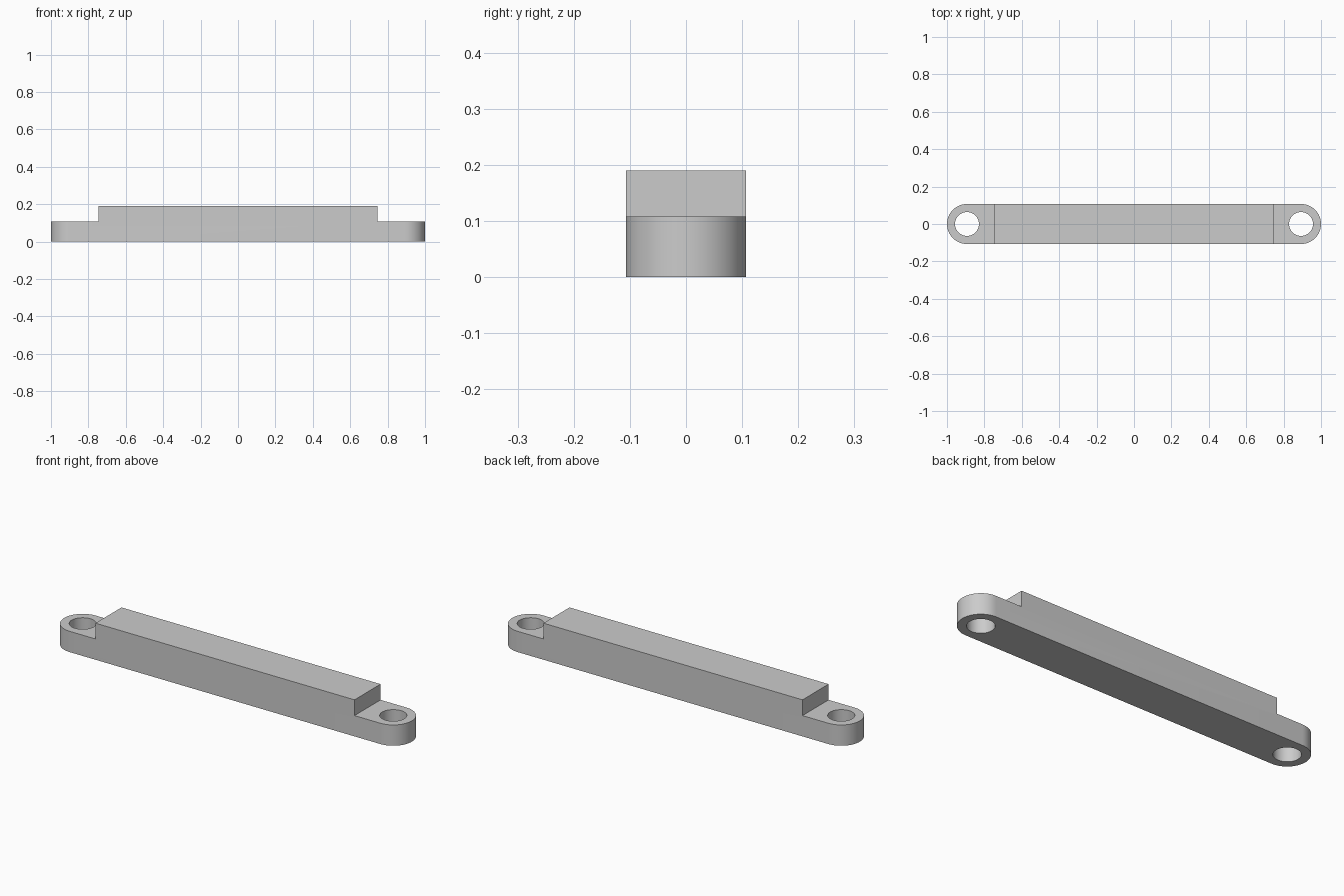
import bpy, bmesh, math

if "Cube" in bpy.data.objects:
    bpy.data.objects.remove(bpy.data.objects["Cube"])

R = 0.107          # rounded end radius
CX = 1 - R         # hole centre
HOLE = 0.064       # hole radius
LOW, TOP = 0.108, 0.19
STEP = 0.745       # half length of the raised middle
SEG = 32

grey = bpy.data.materials.new("light_grey")
grey.diffuse_color = (0.6, 0.6, 0.6, 1)
grey.use_nodes = True
grey.node_tree.nodes["Principled BSDF"].inputs["Base Color"].default_value = grey.diffuse_color


def prism(name, outline, z0, z1):
    """Extrude a closed xy outline from z0 to z1."""
    bm = bmesh.new()
    base = bm.faces.new([bm.verts.new((x, y, z0)) for x, y in outline])
    ext = bmesh.ops.extrude_face_region(bm, geom=[base])
    for v in ext["geom"]:
        if isinstance(v, bmesh.types.BMVert):
            v.co.z = z1
    bmesh.ops.recalc_face_normals(bm, faces=bm.faces)
    mesh = bpy.data.meshes.new(name)
    bm.to_mesh(mesh)
    bm.free()
    mesh.materials.append(grey)
    obj = bpy.data.objects.new(name, mesh)
    bpy.context.collection.objects.link(obj)
    return obj


def arc(cx, r, start, sweep, n, ends):
    return [(cx + r * math.cos(start + sweep * i / n), r * math.sin(start + sweep * i / n))
            for i in range(n + ends)]


# Bar with rounded ends, full height
outline = (arc(CX, R, -math.pi / 2, math.pi, SEG, 1)
           + arc(-CX, R, math.pi / 2, math.pi, SEG, 1))
bar = prism("link_bar", outline, 0, TOP)

# Lowered ends and bolt holes, cut on both sides
cutters = []
for s in (-1, 1):
    a, b = sorted((s * STEP, s * 1.2))
    cutters.append(prism("step_cutter", [(a, -0.3), (b, -0.3), (b, 0.3), (a, 0.3)], LOW, 0.4))
    cutters.append(prism("hole_cutter", arc(s * CX, HOLE, 0, 2 * math.pi, 48, 0), -0.1, 0.3))

bpy.context.view_layer.objects.active = bar
bar.select_set(True)
for cutter in cutters:
    cutter.hide_render = True
    mod = bar.modifiers.new("cut", "BOOLEAN")
    mod.operation = "DIFFERENCE"
    mod.solver = "EXACT"
    mod.object = cutter
    bpy.ops.object.modifier_apply(modifier=mod.name)
for cutter in cutters:
    bpy.data.objects.remove(cutter)

# Smooth round walls, crisp edges
bpy.ops.object.shade_smooth_by_angle(angle=math.radians(30))
